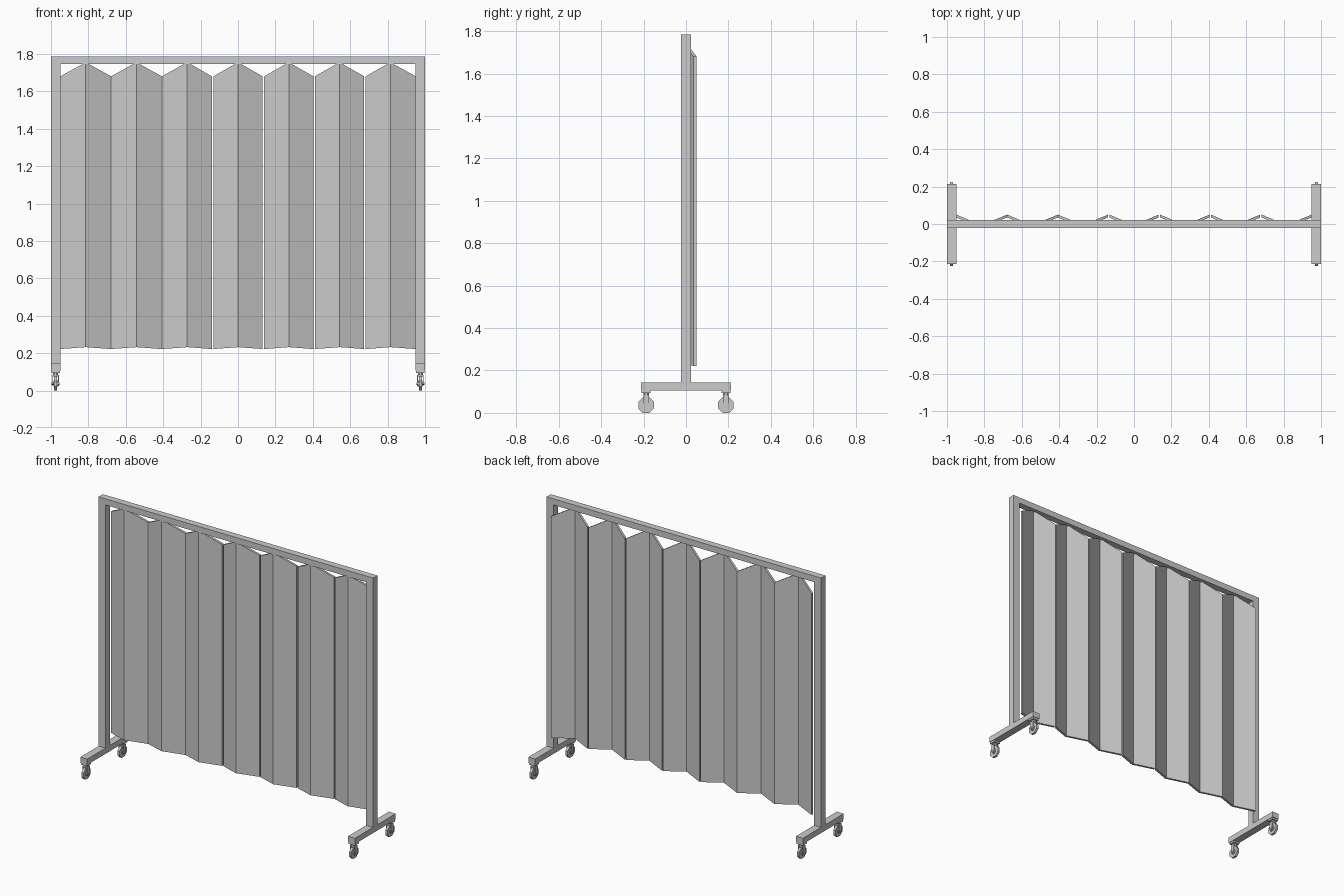
import bpy, bmesh
from math import pi
from mathutils import Matrix, Vector

old = bpy.data.objects.get("Cube")
if old:
    bpy.data.objects.remove(old)

GREY = (0.6, 0.6, 0.6, 1)
grey = bpy.data.materials.new("light_grey")
grey.use_nodes = True
grey.diffuse_color = GREY
grey.node_tree.nodes["Principled BSDF"].inputs["Base Color"].default_value = GREY


def finish(name, bm):
    bmesh.ops.recalc_face_normals(bm, faces=bm.faces)
    mesh = bpy.data.meshes.new(name)
    bm.to_mesh(mesh)
    bm.free()
    mesh.materials.append(grey)
    obj = bpy.data.objects.new(name, mesh)
    bpy.context.collection.objects.link(obj)
    return obj


def box(name, centre, size):
    bm = bmesh.new()
    bmesh.ops.create_cube(bm, size=1, matrix=Matrix.Translation(centre) @ Matrix.Diagonal((*size, 1)))
    return finish(name, bm)


def disc(name, centre, radius, depth, sides, axis="X"):
    turn = Matrix.Rotation(pi / 2, 4, "Y") if axis == "X" else Matrix()
    spin = Matrix.Rotation(pi / sides, 4, "Z")
    bm = bmesh.new()
    bmesh.ops.create_cone(bm, cap_ends=True, segments=sides, radius1=radius, radius2=radius,
                          depth=depth, matrix=Matrix.Translation(centre) @ turn @ spin)
    return finish(name, bm)


def prism(name, profile, x, thickness):
    """Extrude a (y, z) outline along x, centred on x."""
    bm = bmesh.new()
    face = bm.faces.new([bm.verts.new((x - thickness / 2, y, z)) for y, z in profile])
    new = bmesh.ops.extrude_face_region(bm, geom=[face])["geom"]
    bmesh.ops.translate(bm, vec=(thickness, 0, 0),
                        verts=[v for v in new if isinstance(v, bmesh.types.BMVert)])
    return finish(name, bm)


# Frame
TUBE = 0.045
box("top_rail", (0, 0, 1.765), (2, TUBE, 0.04))


def caster(tag, x, y):
    box("caster_plate_" + tag, (x, y, 0.1), (0.045, 0.042, 0.012))
    disc("caster_stem_" + tag, (x, y, 0.088), 0.014, 0.02, 8, "Z")
    box("fork_bridge_" + tag, (x, y, 0.08), (0.036, 0.026, 0.008))
    arm = [(y - 0.013, 0.08), (y - 0.013, 0.032), (y - 0.006, 0.025),
           (y + 0.006, 0.025), (y + 0.013, 0.032), (y + 0.013, 0.08)]
    for s in (-1, 1):
        prism("fork_arm_" + tag, arm, x + s * 0.0155, 0.005)
    disc("wheel_" + tag, (x, y, 0.037), 0.04, 0.015, 8)
    disc("wheel_hub_" + tag, (x, y, 0.037), 0.018, 0.024, 8)
    disc("axle_" + tag, (x, y, 0.037), 0.006, 0.042, 6)


for side, s in (("left", 1), ("right", -1)):
    x = s * 0.975
    box("post_" + side, (x, 0, 0.943), (0.05, TUBE, 1.604))
    box("foot_" + side, (x, 0, 0.125), (0.05, 0.426, 0.038))
    for end, e in (("front", -1), ("back", 1)):
        caster(side + "_" + end, x, e * 0.188)

# Folding curtain: seven leaves, each creased toward the front
LEAVES, HALF, SKIN = 7, 0.95, 0.015
PITCH = 2 * HALF / LEAVES
for i in range(LEAVES):
    left = -HALF + i * PITCH
    right = left + PITCH
    a = left + (0.004 if i > 2 else 0)
    b = right - (0.004 if 1 < i < LEAVES - 1 else 0)
    # columns: x, back y, bottom z, top z
    columns = [(a, 0.05, 0.222, 1.68), ((left + right) / 2, -0.006, 0.232, 1.755),
               (b, 0.05, 0.222, 1.68)]
    bm = bmesh.new()
    loops = [[bm.verts.new(p) for p in ((x, y - SKIN, lo), (x, y, lo), (x, y, hi), (x, y - SKIN, hi))]
             for x, y, lo, hi in columns]
    for p, q in zip(loops, loops[1:]):
        for k in range(4):
            n = (k + 1) % 4
            bm.faces.new((p[k], p[n], q[n], q[k]))
    bm.faces.new(loops[0])
    bm.faces.new(loops[-1])
    finish("curtain_leaf_%d" % (i + 1), bm)
